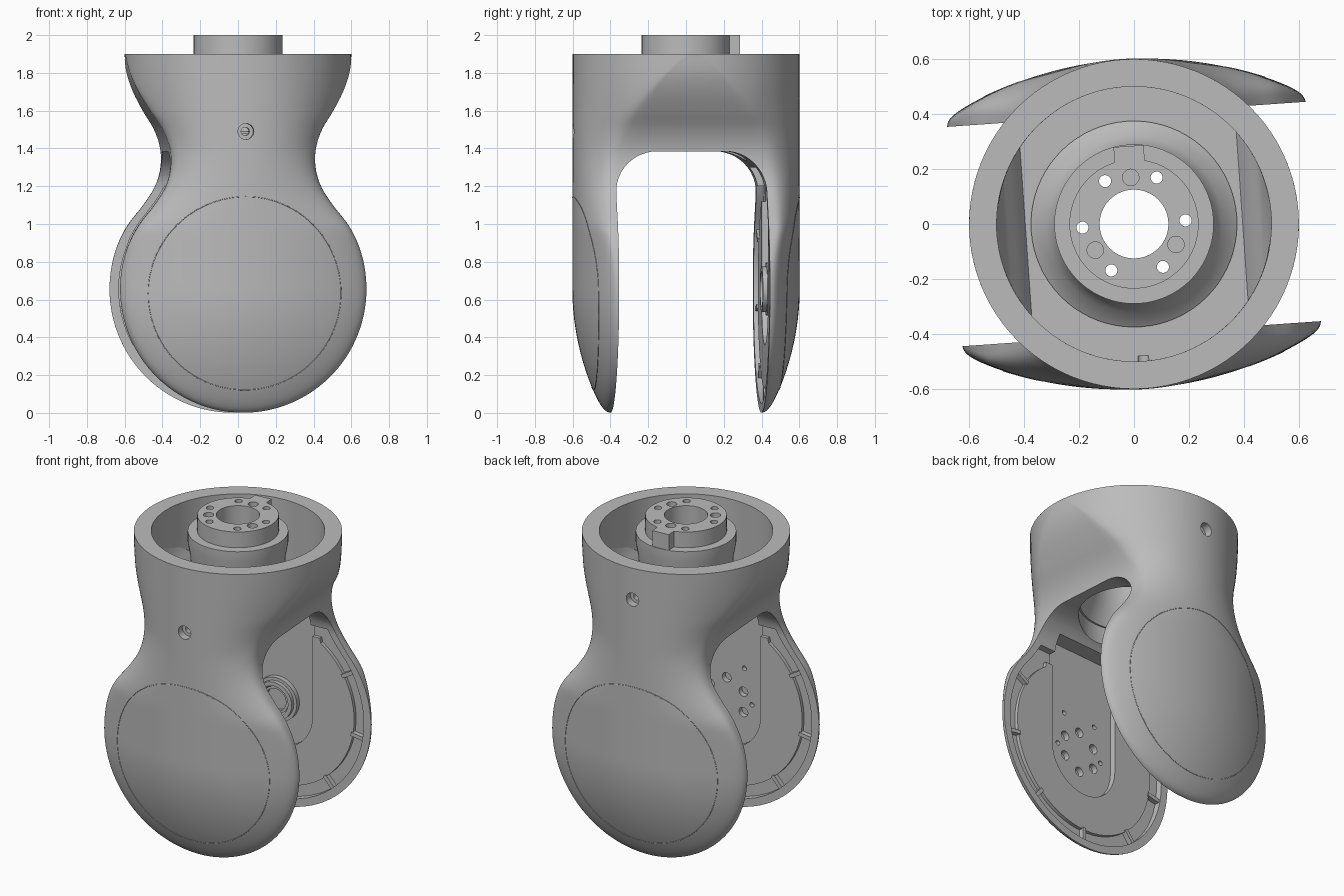
import bpy, bmesh, math
from math import sin, cos, pi, sqrt, hypot
from mathutils import Matrix, Vector

cube = bpy.data.objects.get("Cube")
if cube:
    bpy.data.objects.remove(cube, do_unlink=True)

grey = bpy.data.materials.new("satin grey")
grey.use_nodes = True
grey.diffuse_color = (0.5, 0.5, 0.5, 1)
grey.node_tree.nodes["Principled BSDF"].inputs["Base Color"].default_value = (0.5, 0.5, 0.5, 1)

DISC = 0.655    # radius and centre height of each arm disc
parts = []


def finish(name, bm, keep=True):
    bmesh.ops.recalc_face_normals(bm, faces=bm.faces)
    mesh = bpy.data.meshes.new(name)
    bm.to_mesh(mesh)
    bm.free()
    mesh.materials.append(grey)
    ob = bpy.data.objects.new(name, mesh)
    bpy.context.collection.objects.link(ob)
    if keep:
        parts.append(ob)
    return ob


def skin_rings(name, rings, keep=True, closed=False):
    """Bridge a list of equal point rings; cap the ends unless closed."""
    bm = bmesh.new()
    rows = [[bm.verts.new(p) for p in ring] for ring in rings]
    n = len(rows[0])
    pairs = list(zip(rows, rows[1:])) + ([(rows[-1], rows[0])] if closed else [])
    for a, b in pairs:
        for i in range(n):
            j = (i + 1) % n
            bm.faces.new((a[i], a[j], b[j], b[i]))
    if not closed:
        bm.faces.new(rows[0])
        bm.faces.new(rows[-1])
    return finish(name, bm, keep)


def prism(name, outline, y0, y1, keep=True):
    return skin_rings(name, [[(x, y, z) for x, z in outline] for y in (y0, y1)], keep)


def rod(name, centre, radius, length, axis="Z", sides=32):
    ring = [(radius * cos(2 * pi * i / sides), radius * sin(2 * pi * i / sides)) for i in range(sides)]
    c = Vector(centre)
    if axis == "Z":
        rings = [[c + Vector((a, b, h)) for a, b in ring] for h in (-length / 2, length / 2)]
    else:
        rings = [[c + Vector((a, h, b)) for a, b in ring] for h in (-length / 2, length / 2)]
    return skin_rings(name, rings, False)


def cut(target, cutter):
    cutter.hide_render = True
    mod = target.modifiers.new("cut", "BOOLEAN")
    mod.operation, mod.solver, mod.object = "DIFFERENCE", "EXACT", cutter
    bpy.context.view_layer.objects.active = target
    bpy.ops.object.modifier_apply(modifier=mod.name)
    bpy.data.objects.remove(cutter, do_unlink=True)


def ease(a, b, v):
    t = min(1, max(0, (v - a) / (b - a)))
    return t * t * (3 - 2 * t)


# Half width of the silhouette by height: disc below, waisted neck above
NECK = [0.639, 0.607, 0.553, 0.475, 0.412, 0.385, 0.388, 0.424, 0.487, 0.543, 0.582, 0.6, 0.6, 0.6]


def half_width(z, inset=0.0):
    if z < 0.9:
        return sqrt(max(0, (DISC - inset) ** 2 - (z - DISC) ** 2))
    k = min(int((z - 0.8) * 10 + 1e-6), len(NECK) - 3)
    t = (z - 0.8) * 10 - k
    a, b, c, d = NECK[k - 1:k + 3]
    return b + 0.5 * t * (c - a + t * (2*a - 5*b + 4*c - d + t * (3 * (b - c) + d - a))) - inset


def depth(x, z):
    """Outer skin: domed disc low down, round sleeve high up, soft corners at the waist."""
    dome = 0.6 - 0.38 * (x * x + min(0, z - DISC) ** 2)
    sleeve = sqrt(max(0, 0.36 - x * x))
    y = dome + (sleeve - dome) * ease(0.95, 1.4, z)
    u = min(1, hypot(x, z - DISC) / DISC if z < DISC else abs(x) / half_width(z))
    power = 12 - 7 * ease(0.9, 1.4, z)
    soft = (1 - u ** power) ** (1 / power)
    soft += (1 - soft) * ease(1.6, 1.9, z)
    edge = min(0.39 - 0.14 * ease(1.25, 1.55, z), 0.7 * y)
    return max(0.004, edge + (y - edge) * soft)


def loft(name, heights, width, y_of, keep):
    rings = []
    for z in heights:
        xs = [width(z) * sin(pi / 2 * (i / 24 - 1)) for i in range(49)]
        rings.append([(x, -y_of(x, z), z) for x in xs] + [(x, y_of(x, z), z) for x in reversed(xs)])
    return skin_rings(name, rings, keep)


# Fork body
steps = [DISC * (1 - cos(0.08 + (pi / 2 - 0.08) * i / 28)) for i in range(28)]
steps += [DISC + (1.9 - DISC) * i / 44 for i in range(45)]
body = loft("fork_body", steps, half_width, depth, True)

# Slot between the arms, with rounded top corners
arch = [(-0.4, -0.2), (0.4, -0.2)]
for side in (1, -1):
    angles = [pi / 2 * i / 12 for i in range(13)]
    for a in (angles if side > 0 else reversed(angles)):
        arch.append((side * (0.18 + 0.22 * cos(a)), 1.165 + 0.22 * sin(a)))
cut(body, skin_rings("slot", [[(x, y, z) for y, z in arch] for x in (-1, 1)], False))

# Open cup at the top and the opening in its floor
cup_heights = [1.48 + 0.035 * i for i in range(14)]
cut(body, loft("cup", cup_heights, lambda z: min(0.5, half_width(min(z, 1.9), 0.02)),
               lambda x, z: sqrt(max(1e-4, 0.25 - x * x)), False))
cut(body, rod("floor_opening", (0, 0, 1.45), 0.32, 0.3, sides=64))

# Inner arm details; side -1 is the front arm, +1 the back arm
pocket_z = [0.0505 + 0.6 * (1 - cos(pi / 2 * i / 16)) for i in range(17)]
pocket_z += [0.65 + 0.55 * i / 12 for i in range(1, 13)]
pocket = [(half_width(z, 0.05), z) for z in pocket_z]
pocket += [(-x, z) for x, z in reversed(pocket)]
plate = [(0.3, 1.12), (-0.3, 1.12)]
plate += [(0.53 * cos(a), DISC + 0.53 * sin(a))
          for a in (math.radians(125 + 290 * i / 60) for i in range(61))]
stadium = [(0.25, 1.3), (-0.25, 1.3)]
stadium += [(0.25 * cos(a), 0.61 + 0.25 * sin(a)) for a in (pi + pi * i / 20 for i in range(21))]

for side, label, screw_z in ((-1, "front", 1.49), (1, "back", 1.70)):
    cut(body, prism("pocket", pocket, side * 0.3, side * 0.44, False))
    cut(body, prism("recess", stadium, side * 0.3, side * 0.455, False))
    cut(body, rod("screw_bore", (0, side * 0.6, screw_z), 0.042, 0.1, "Y"))
    cut(body, rod("screw_core", (0, side * 0.54, screw_z), 0.022, 0.12, "Y"))
    cover = prism(label + "_inner_plate", plate, side * 0.418, side * 0.445)
    cut(cover, prism("window", stadium, side * 0.3, side * 0.5, False))

    # Radial ribs between plate and rim
    for i in range(7):
        a = math.radians(150 + 40 * i)
        d, n = Vector((cos(a), 0, sin(a))), Vector((-sin(a), 0, cos(a))) * 0.012
        mid = Vector((0, 0, DISC))
        corners = [mid + d * r + n * s for r, s in ((0.52, -1), (0.612, -1), (0.612, 1), (0.52, 1))]
        prism(label + "_rib", [(c.x, c.z) for c in corners], side * 0.41, side * 0.445)

    # Seam round the outer cover
    curve = bpy.data.curves.new(label + "_cover_seam", "CURVE")
    curve.dimensions, curve.bevel_depth = "3D", 0.002
    line = curve.splines.new("POLY")
    line.points.add(95)
    line.use_cyclic_u = True
    for i, p in enumerate(line.points):
        x, z = 0.512 * cos(2 * pi * i / 96), 0.633 + 0.512 * sin(2 * pi * i / 96)
        p.co = (x, side * depth(x, z), z, 1)
    curve.materials.append(grey)
    seam = bpy.data.objects.new(curve.name, curve)
    bpy.context.collection.objects.link(seam)
    parts.append(seam)

# Bolt circle in the front arm
for i in range(6):
    a = pi / 3 * i + pi / 6
    cut(body, rod("bolt", (0.13 * cos(a), -0.46, DISC + 0.13 * sin(a)), 0.03, 0.06, "Y", 20))
for x, z in ((-0.12, 0.87), (0.12, 0.87), (0.17, 0.65), (-0.17, 0.65)):
    cut(body, rod("pin_hole", (x, -0.46, z), 0.015, 0.05, "Y", 16))


def lathe(name, profile, axis="Z", centre=(0, 0, 0), sides=72):
    c, rings = Vector(centre), []
    for i in range(sides):
        a = 2 * pi * i / sides
        ring = [(r * cos(a), r * sin(a), h) for r, h in profile]
        rings.append([c + Vector(p if axis == "Z" else (p[0], p[2], p[1])) for p in ring])
    return skin_rings(name, rings, closed=True)


# Bearing hub on the back arm
lathe("bearing_hub", [(0.07, 0.465), (0.14, 0.465), (0.14, 0.425), (0.12, 0.425), (0.12, 0.4),
                      (0.095, 0.4), (0.085, 0.42), (0.07, 0.42)], "Y", (0, 0, DISC), 48)

# Mounting flange rising from the cup, hollow underneath
flange = lathe("mounting_flange", [
    (0.125, 2.0), (0.235, 2.0), (0.235, 1.9), (0.29, 1.9), (0.29, 1.83), (0.275, 1.75),
    (0.272, 1.68), (0.285, 1.6), (0.32, 1.53), (0.375, 1.49), (0.375, 1.45), (0.31, 1.45),
    (0.25, 1.57), (0.235, 1.7), (0.125, 1.7)])
for i in range(6):
    a = pi / 3 * i
    cut(flange, rod("bolt", (0.188 * cos(a), 0.188 * sin(a), 1.8), 0.022, 0.6, sides=20))
for i in range(3):
    a = pi / 2 + 2 * pi / 3 * i
    cut(flange, rod("dowel", (0.17 * cos(a), 0.17 * sin(a), 2), 0.03, 0.08, sides=20))

# Locating key on the flange rim
prism("flange_key", [(-0.055, 1.89), (0.055, 1.89), (0.055, 2), (-0.055, 2)], 0.222, 0.284)

# Turn everything slightly about the vertical axis and smooth it
turn = Matrix.Rotation(math.radians(4), 4, "Z")
bpy.ops.object.select_all(action="DESELECT")
for ob in parts:
    ob.data.transform(turn)
    if ob.type == "MESH":
        ob.select_set(True)
bpy.context.view_layer.objects.active = body
bpy.ops.object.shade_smooth_by_angle(angle=math.radians(30))
bpy.ops.object.select_all(action="DESELECT")
